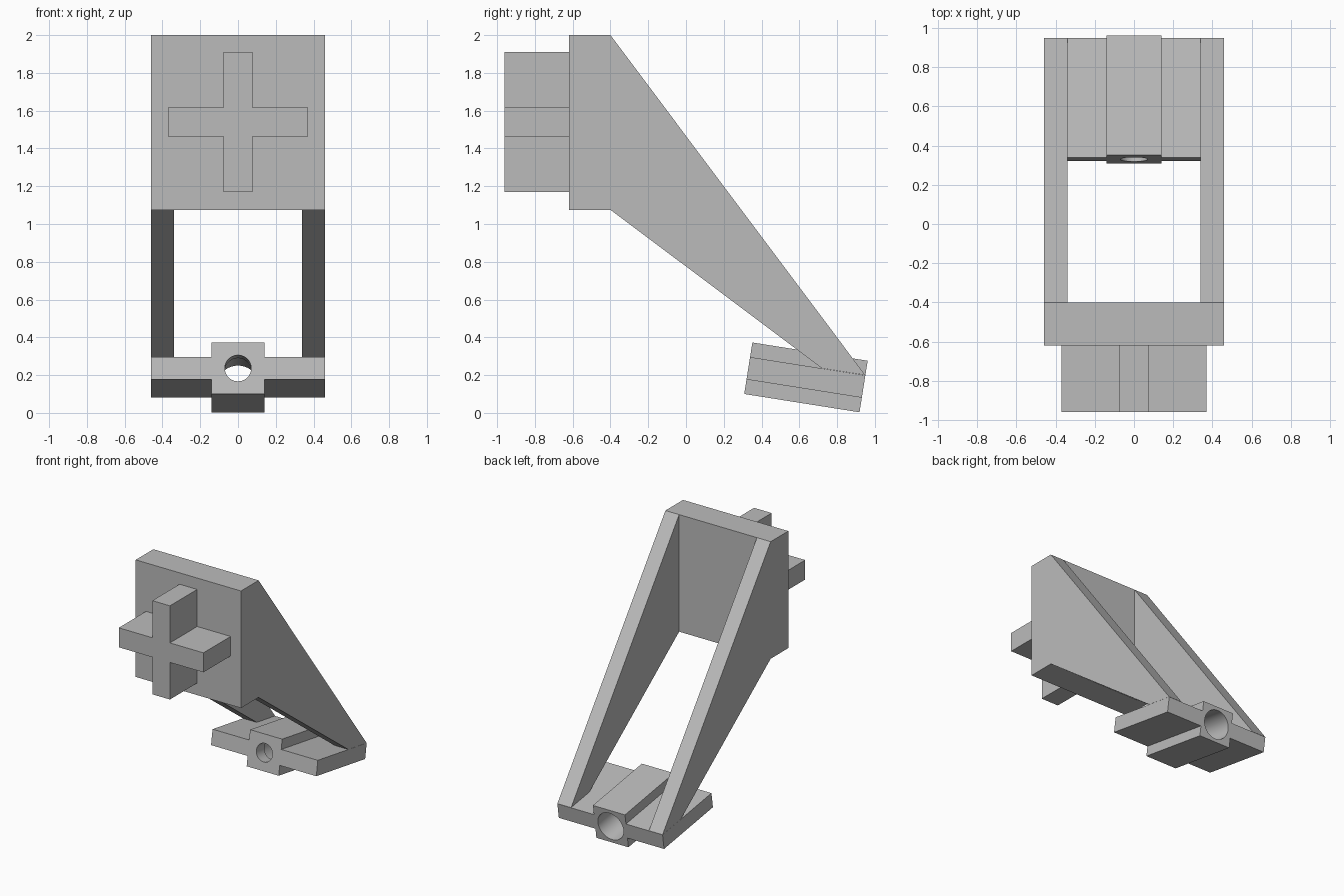
import bpy, bmesh, math
from mathutils import Matrix, Vector

cube = bpy.data.objects.get("Cube")
if cube:
    bpy.data.objects.remove(cube, do_unlink=True)

GREY = (0.5, 0.5, 0.5, 1.0)
grey = bpy.data.materials.new("plain grey")
grey.use_nodes = True
grey.diffuse_color = GREY
grey.node_tree.nodes["Principled BSDF"].inputs["Base Color"].default_value = GREY


def prism(name, points, sweep):
    """Extrude a closed planar outline along a vector."""
    bm = bmesh.new()
    face = bm.faces.new([bm.verts.new(p) for p in points])
    result = bmesh.ops.extrude_face_region(bm, geom=[face])
    moved = [g for g in result["geom"] if isinstance(g, bmesh.types.BMVert)]
    bmesh.ops.translate(bm, verts=moved, vec=Vector(sweep))
    bmesh.ops.recalc_face_normals(bm, faces=bm.faces)
    mesh = bpy.data.meshes.new(name)
    bm.to_mesh(mesh)
    bm.free()
    mesh.materials.append(grey)
    obj = bpy.data.objects.new(name, mesh)
    bpy.context.collection.objects.link(obj)
    return obj


def plus_outline(wide, tall, post, bar, y):
    """Plus sign from half sizes: post is the upright, bar the crosspiece."""
    quarter = [(wide, bar), (post, bar), (post, tall)]
    pts = []
    for sx, sz in ((1, 1), (-1, 1), (-1, -1), (1, -1)):
        corner = quarter if sx * sz > 0 else quarter[::-1]
        pts += [(sx * x, y, sz * z) for x, z in corner]
    return pts


def bore(block, radius, start, end):
    """Cut a round hole along the block's own y axis."""
    bpy.ops.mesh.primitive_cylinder_add(vertices=64, radius=radius, depth=end - start)
    cutter = bpy.context.object
    cutter.name = "bore_cutter"
    cutter.hide_render = True
    cutter.data.materials.append(grey)
    cutter.data.transform(Matrix.Translation((0, (start + end) / 2, 0))
                          @ Matrix.Rotation(math.pi / 2, 4, "X"))
    cut = block.modifiers.new("bore", "BOOLEAN")
    cut.operation, cut.solver, cut.object = "DIFFERENCE", "EXACT", cutter
    bpy.ops.object.select_all(action="DESELECT")
    block.select_set(True)
    bpy.context.view_layer.objects.active = block
    bpy.ops.object.modifier_apply(modifier=cut.name)
    bpy.data.objects.remove(cutter, do_unlink=True)


# Upright plate and the plus-shaped peg on its front
W = 0.46
prism("back_plate", [(-W, -0.62, 1.075), (W, -0.62, 1.075),
                     (W, -0.62, 2), (-W, -0.62, 2)], (0, 0.22, 0))
peg = prism("plus_peg", plus_outline(0.37, 0.37, 0.077, 0.077, 0), (0, 0.34, 0))
peg.location = (0, -0.96, 1.54)

# Tapered side arms
for side, x in (("left", 0.34), ("right", -W)):
    prism(side + "_arm", [(x, -0.40, 2), (x, 0.949, 0.2),
                          (x, 0.72, 0.236), (x, -0.40, 1.075)], (W - 0.34, 0, 0))

# Tilted foot with a stepped hole, narrow at the front
HALF = 0.309
foot = prism("tilted_foot", plus_outline(W, 0.138, 0.14, 0.06, -HALF), (0, 2 * HALF, 0))
bore(foot, 0.07, -HALF - 0.1, 0)
bore(foot, 0.112, -HALF + 0.1, HALF + 0.1)
bpy.ops.object.shade_smooth_by_angle(angle=math.radians(30))
foot.location = (0, 0.635, 0.188)
foot.rotation_euler.x = math.radians(-9)
